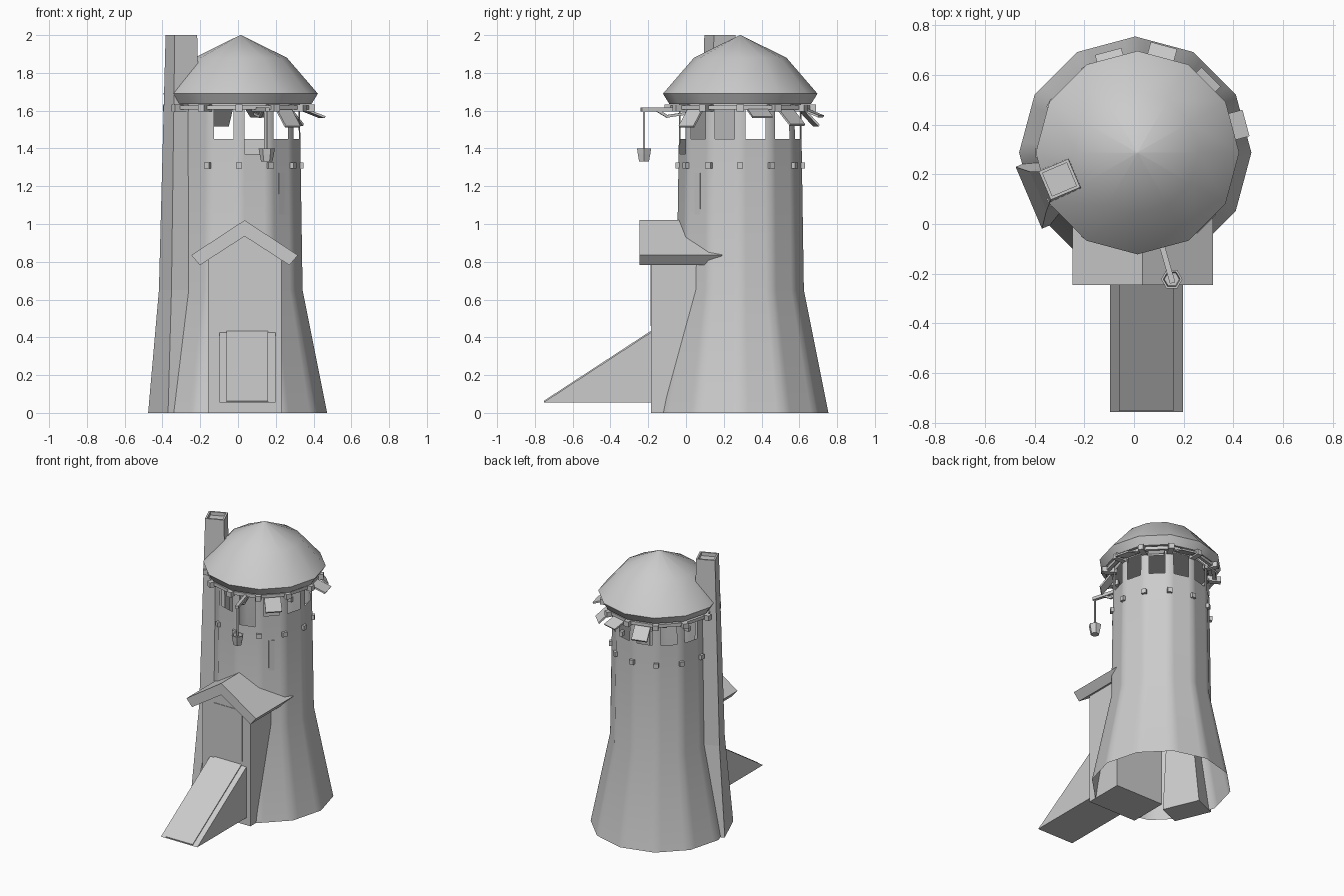
import bpy, bmesh
from math import radians, sin, cos, pi
from mathutils import Matrix, Vector

if "Cube" in bpy.data.objects:
    bpy.data.objects.remove(bpy.data.objects["Cube"])

CX, CY = 0.005, 0.287          # tower axis
SIDES = 12


def make(name, verts, faces, smooth=None, fix=True):
    me = bpy.data.meshes.new(name)
    me.from_pydata([tuple(v) for v in verts], [], faces)
    bm = bmesh.new()
    bm.from_mesh(me)
    bmesh.ops.remove_doubles(bm, verts=bm.verts, dist=1e-5)
    if fix:
        bmesh.ops.recalc_face_normals(bm, faces=bm.faces)
    bm.to_mesh(me)
    bm.free()
    ob = bpy.data.objects.new(name, me)
    bpy.context.collection.objects.link(ob)
    if smooth:
        bpy.ops.object.select_all(action='DESELECT')
        ob.select_set(True)
        bpy.context.view_layer.objects.active = ob
        bpy.ops.object.shade_smooth_by_angle(angle=radians(smooth))
    return ob


def loft(name, rings, caps=True, smooth=None):
    n = len(rings[0])
    verts = [v for r in rings for v in r]
    faces = [(i*n + j, i*n + (j+1) % n, (i+1)*n + (j+1) % n, (i+1)*n + j)
             for i in range(len(rings)-1) for j in range(n)]
    if caps:
        faces += [tuple(range(n))[::-1], tuple(range((len(rings)-1)*n, len(rings)*n))]
    return make(name, verts, faces, smooth)


def ngon(r, z, n=SIDES, c=(CX, CY)):
    return [(c[0] + r*cos(2*pi*k/n), c[1] + r*sin(2*pi*k/n), z) for k in range(n)]


def box(name, lo, hi, mat=Matrix()):
    def ring(z):
        return [mat @ Vector((x, y, z)) for x, y in
                ((lo[0], lo[1]), (hi[0], lo[1]), (hi[0], hi[1]), (lo[0], hi[1]))]
    return loft(name, [ring(lo[2]), ring(hi[2])])


def prism(name, profile, axis, a, b):
    # extrude a 2D profile along x (profile y,z) or y (profile x,z)
    def ring(t):
        return [(t, p, q) if axis == 'x' else (p, t, q) for p, q in profile]
    return loft(name, [ring(a), ring(b)])


def radial(deg):
    return Matrix.Translation((CX, CY, 0)) @ Matrix.Rotation(radians(deg), 4, 'Z')


def bar(name, a, b, w):
    a, b = Vector(a), Vector(b)
    m = Matrix.Translation(a) @ (b - a).to_track_quat('Z', 'Y').to_matrix().to_4x4()
    return box(name, (-w, -w, 0), (w, w, (b - a).length), m)


# tower wall, single shell with open windows under the roof
levels = [(0, .467), (.65, .337), (1.37, .326), (1.45, .325), (1.61, .323), (1.65, .323)]
verts = []
for z, r in levels:
    corners = [Vector(p) for p in ngon(r, z)]
    for k in range(SIDES):
        a, b = corners[k], corners[(k+1) % SIDES]
        verts += [a, a.lerp(b, .18), a.lerp(b, .82)]
N = SIDES*3
windows = {(3, k*3 + 1) for k in (0, 1, 2, 3, 4, 5, 8, 9, 10, 11)} | {(2, 9*3 + 1)}
faces = [(i*N + j, i*N + (j+1) % N, (i+1)*N + (j+1) % N, (i+1)*N + j)
         for i in range(len(levels)-1) for j in range(N) if (i, j) not in windows]
make("tower_wall", verts, faces, 40)

# domed roof
rc = (.014, CY)
loft("roof", [ngon(r, z, c=rc) for r, z in
              ((.30, 1.635), (.375, 1.635), (.409, 1.69), (.245, 1.88), (.003, 2.0))], smooth=40)

# eave ring and beam ends
loft("eave_ring", [ngon(r, z) for r, z in
                   ((.35, 1.605), (.375, 1.605), (.375, 1.628), (.35, 1.628), (.35, 1.605))], False)
for k in range(SIDES):
    m = radial(30*k)
    box(f"eave_beam_{k}", (.30, -.019, 1.595), (.402, .019, 1.632), m)
    box(f"wall_peg_{k}", (.30, -.016, 1.293), (.343, .016, 1.326), m)

# propped window shutters: angle, outer radius, drop height
for deg, r, z in ((15, .455, 1.56), (45, .425, 1.52), (75, .44, 1.565),
                  (105, .415, 1.515), (-45, .40, 1.51)):
    m = radial(deg)
    ring = [(.325, 1.61), (r, z), (r + .006, z + .01), (.331, 1.62)]
    loft(f"shutter_{deg}", [[m @ Vector((x, y, zz)) for x, zz in ring] for y in (-.055, .055)])

# slit window
box("slit_window", (.30, -.02, 1.05), (.321, .02, 1.27), radial(-45))

# chimney with hollow top
mc = radial(203)
def section(r0, r1, w, z, off=-.02):
    return [mc @ Vector((x, y + off, z)) for x, y in ((r0, -w), (r1, -w), (r1, w), (r0, w))]
loft("chimney", [section(.29, .465, .135, 0, 0), section(.24, .42, .085, .65, -.01),
                 section(.258, .387, .062, 2.0), section(.27, .375, .05, 2.0),
                 section(.27, .375, .05, 1.975)])

# porch with gable
px = .035
prism("porch", [(px - .195, 0), (px + .195, 0), (px + .195, .83), (px, .95), (px - .195, .83)],
      'y', -.185, .10)
prism("porch_roof", [(px, 1.02), (px + .282, .835), (px + .237, .782), (px, .935),
                     (px - .237, .782), (px - .282, .835)], 'y', -.245, .19)
box("door", (-.07, -.189, .46), (.165, -.17, .83))

# entry ramp with centre walkway
prism("ramp", [(-.755, .055), (-.18, .055), (-.18, .43)], 'x', -.097, .198)
prism("ramp_walkway", [(-.75, .056), (-.18, .42), (-.18, .438), (-.752, .064)], 'x', -.06, .158)

# hoist arm, brace, rope and bucket
hx, hy = .152, -.222
mh = radial(-74)
bar("hoist_arm", mh @ Vector((.28, 0, 1.606)), mh @ Vector((.545, 0, 1.606)), .011)
bar("hoist_brace_outer", mh @ Vector((.455, 0, 1.60)), mh @ Vector((.40, 0, 1.568)), .007)
bar("hoist_brace_inner", mh @ Vector((.405, 0, 1.57)), mh @ Vector((.30, 0, 1.585)), .007)
bar("hoist_rope", (hx, hy, 1.39), (hx, hy, 1.605), .005)
loft("bucket", [ngon(r, z, 6, (hx, hy)) for r, z in
                ((.03, 1.33), (.038, 1.37), (.043, 1.40), (.034, 1.40), (.03, 1.38))])
